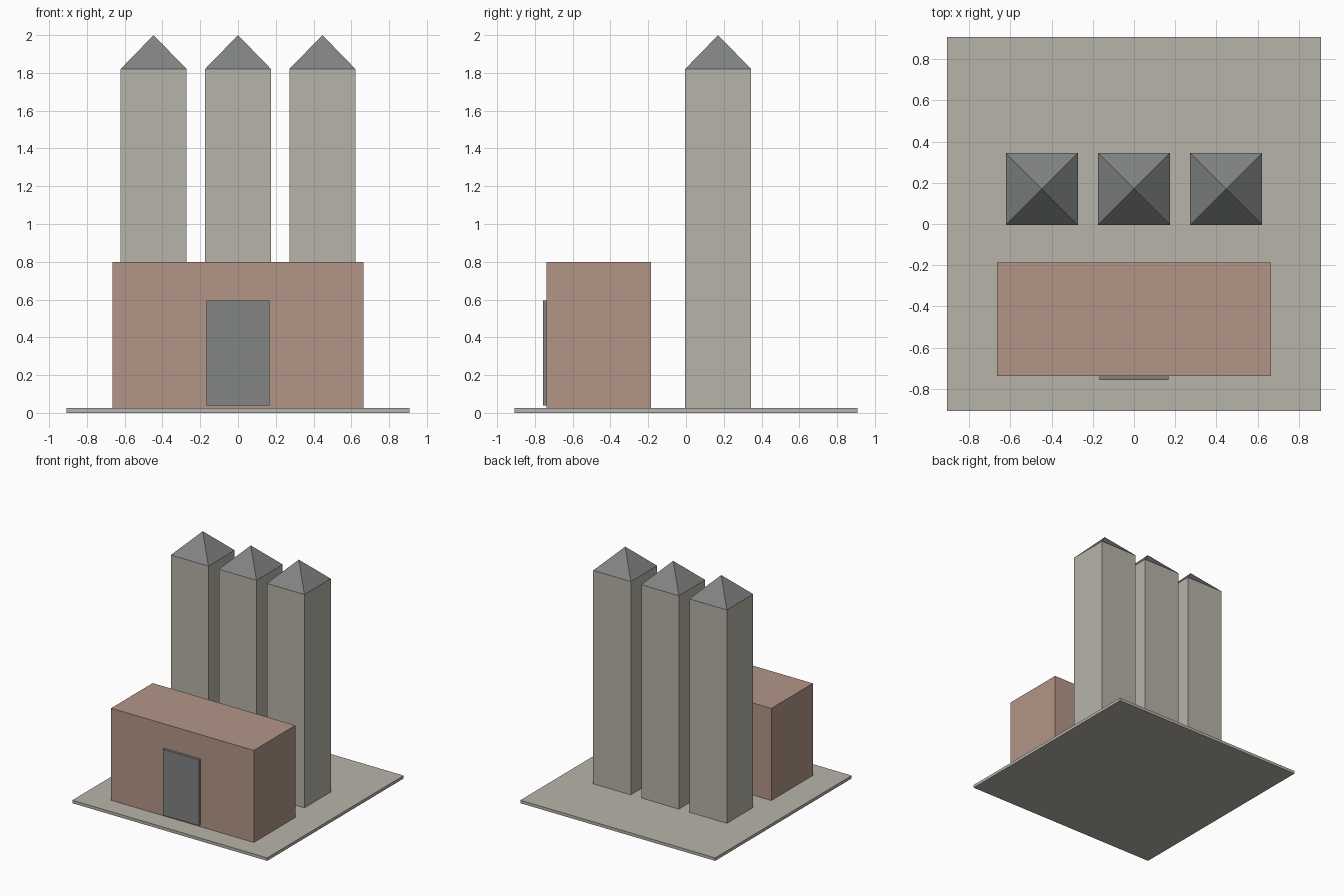
import bpy
import bmesh
from mathutils import Vector

default = bpy.data.objects.get("Cube")
if default:
    bpy.data.objects.remove(default, do_unlink=True)


def material(name, r, g, b):
    mat = bpy.data.materials.new(name)
    mat.use_nodes = True
    mat.diffuse_color = (r, g, b, 1)
    mat.node_tree.nodes["Principled BSDF"].inputs["Base Color"].default_value = (r, g, b, 1)
    return mat


def finish(name, bm, mat):
    bmesh.ops.recalc_face_normals(bm, faces=bm.faces)
    mesh = bpy.data.meshes.new(name)
    bm.to_mesh(mesh)
    bm.free()
    mesh.materials.append(mat)
    obj = bpy.data.objects.new(name, mesh)
    bpy.context.collection.objects.link(obj)
    return obj


def box(name, low, high, mat):
    low, high = Vector(low), Vector(high)
    bm = bmesh.new()
    bmesh.ops.create_cube(bm, size=1)
    bmesh.ops.scale(bm, vec=high - low, verts=bm.verts)
    bmesh.ops.translate(bm, vec=(low + high) / 2, verts=bm.verts)
    return finish(name, bm, mat)


def pyramid(name, x, y, half, bottom, top, mat):
    bm = bmesh.new()
    base = [bm.verts.new((x + sx * half, y + sy * half, bottom))
            for sx, sy in ((-1, -1), (1, -1), (1, 1), (-1, 1))]
    apex = bm.verts.new((x, y, top))
    bm.faces.new(base)
    for i in range(4):
        bm.faces.new((base[i], base[(i + 1) % 4], apex))
    return finish(name, bm, mat)


concrete = material("concrete", 0.47, 0.455, 0.395)
brick = material("brick", 0.45, 0.302, 0.242)
steel = material("grey steel", 0.222, 0.232, 0.23)

# Ground slab
GROUND = 0.025
box("ground_slab", (-0.907, -0.907, 0), (0.907, 0.907, GROUND), concrete)

# Front hall and its door
box("hall", (-0.664, -0.738, GROUND), (0.664, -0.186, 0.8), brick)
box("hall_door", (-0.168, -0.758, 0.04), (0.168, -0.736, 0.595), steel)

# Row of three towers with pointed roofs
HALF, ROW_Y, EAVES = 0.175, 0.17, 1.82
for label, x in (("right", -0.447), ("middle", 0), ("left", 0.447)):
    box(label + "_tower", (x - HALF, ROW_Y - HALF, GROUND),
        (x + HALF, ROW_Y + HALF, EAVES), concrete)
    pyramid(label + "_tower_roof", x, ROW_Y, HALF, EAVES, 2.0, steel)
